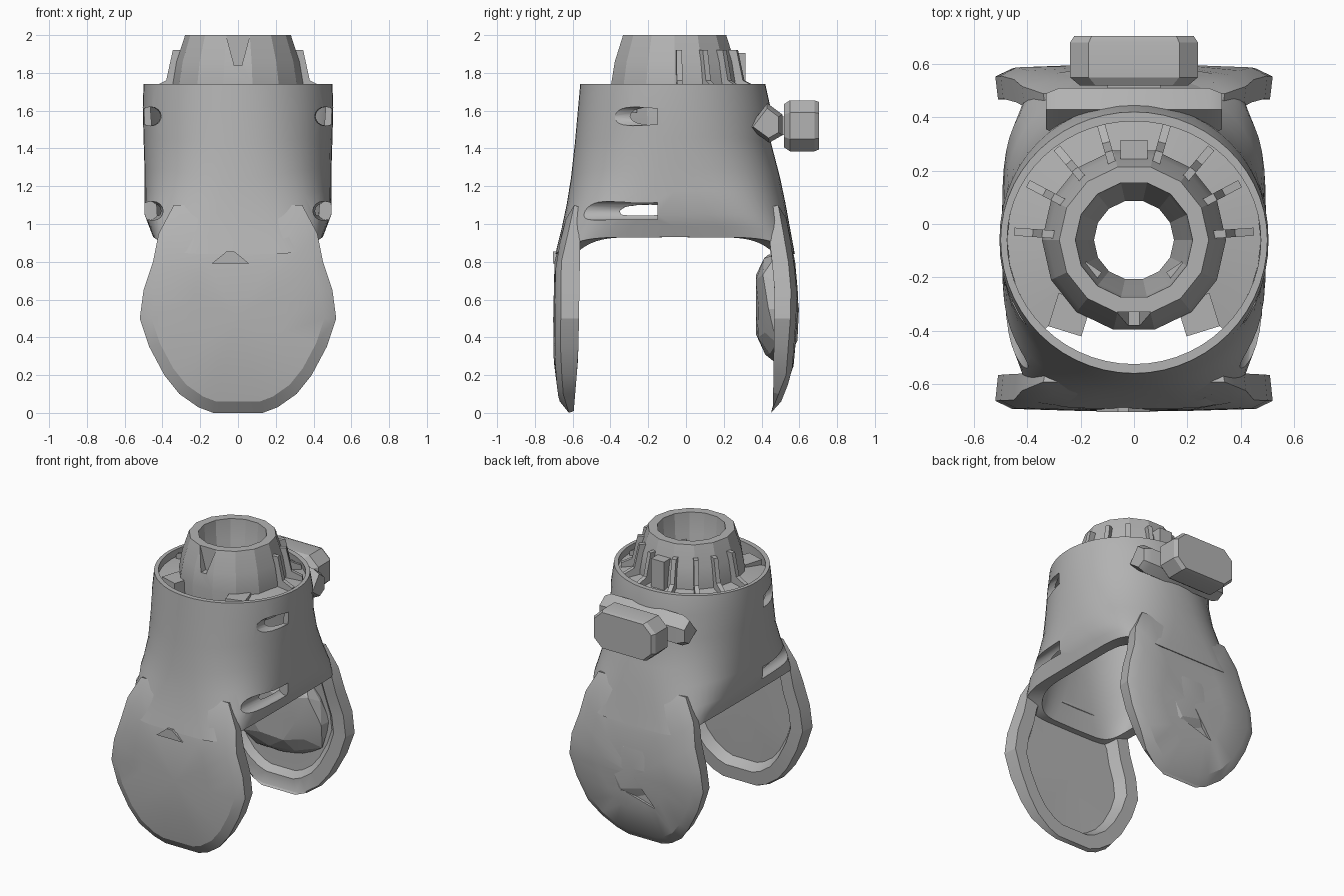
import bpy, bmesh, math, random
from mathutils import Vector

random.seed(4)
cube = bpy.data.objects.get("Cube")
if cube:
    bpy.data.objects.remove(cube, do_unlink=True)

grey = bpy.data.materials.new("plain grey")
grey.use_nodes = True
grey.diffuse_color = (0.45, 0.45, 0.45, 1)
grey.node_tree.nodes["Principled BSDF"].inputs["Base Color"].default_value = (0.45, 0.45, 0.45, 1)

TOP = 1.74
CY = -0.06
# Outer depth and width of the sleeve and lugs by height
FRONT = [(0, -.66), (.1, -.69), (.3, -.705), (.8, -.70), (.85, -.69), (1.05, -.64), (1.3, -.60), (TOP, -.56)]
BACK = [(0, .49), (.2, .57), (.6, .60), (.82, .58), (1.2, .51), (1.43, .45), (1.63, .45), (TOP, .42)]
WIDTH = [(.8, .43), (.92, .445), (1.05, .495), (1.3, .495), (1.6, .505), (TOP, .50)]
LUG = [(0, .13), (.03, .21), (.1, .31), (.2, .39), (.35, .47), (.5, .52), (.65, .50), (.8, .45), (.95, .42), (1.1, .34)]
# Inner faces of the lugs by height
FRONT_IN = [(0, -.595), (.3, -.57), (.9, -.56)]
BACK_IN = [(0, .46), (.7, .47), (.9, .44)]


def at(table, z):
    """Linear lookup in a table of (height, value)."""
    for (z0, v0), (z1, v1) in zip(table, table[1:]):
        if z <= z1:
            return v0 + (v1 - v0) * max(0, z - z0) / (z1 - z0)
    return table[-1][1]


def smooth(ob, angle=30):
    bpy.ops.object.select_all(action='DESELECT')
    ob.select_set(True)
    bpy.context.view_layer.objects.active = ob
    bpy.ops.object.shade_smooth_by_angle(angle=math.radians(angle))


def finish(name, bm, angle=30):
    bmesh.ops.remove_doubles(bm, verts=bm.verts, dist=0.0005)
    bmesh.ops.recalc_face_normals(bm, faces=bm.faces)
    mesh = bpy.data.meshes.new(name)
    bm.to_mesh(mesh)
    bm.free()
    mesh.materials.append(grey)
    ob = bpy.data.objects.new(name, mesh)
    bpy.context.collection.objects.link(ob)
    smooth(ob, angle)
    return ob


def loft(name, rings, wrap=False, caps=False, angle=30):
    bm = bmesh.new()
    rows = [[bm.verts.new(p) for p in ring] for ring in rings]
    pairs = list(zip(rows, rows[1:]))
    if wrap:
        pairs.append((rows[-1], rows[0]))
    n = len(rows[0])
    for a, b in pairs:
        for i in range(n):
            j = (i + 1) % n
            bm.faces.new((a[i], a[j], b[j], b[i]))
    if caps:
        bm.faces.new(rows[0])
        bm.faces.new(rows[-1])
    return finish(name, bm, angle)


def circle(r, z, n):
    return [(r * math.cos(math.tau * i / n), CY + r * math.sin(math.tau * i / n), z) for i in range(n)]


def box(name, size, place, turn=0):
    bm = bmesh.new()
    bmesh.ops.create_cube(bm, size=1)
    for v in bm.verts:
        v.co = Vector([c * s for c, s in zip(v.co, size)])
    ob = finish(name, bm)
    ob.location = place
    ob.rotation_euler.z = turn


def cut(target, cutter):
    cutter.hide_render = True
    mod = target.modifiers.new("cut", 'BOOLEAN')
    mod.operation, mod.solver, mod.object = 'DIFFERENCE', 'EXACT', cutter
    bpy.context.view_layer.objects.active = target
    bpy.ops.object.modifier_apply(modifier=mod.name)
    bpy.data.objects.remove(cutter, do_unlink=True)


# Sleeve: round at the top, squarer and deeper towards an arched lower edge
def sleeve_ring(s, inner):
    ring = []
    power = 2 / (2 + .5 * s + 3.5 * s ** 6)
    for i in range(56):
        a = math.tau * i / 56
        c, sn = math.cos(a), math.sin(a)
        y_unit = math.copysign(abs(sn) ** power, sn)
        z = TOP - s * (TOP - .93 + .09 * abs(y_unit) ** 7)
        wall = (.035 + .07 * s) if inner else 0
        x = (at(WIDTH, z) - wall * .7) * math.copysign(abs(c) ** power, c)
        depth = abs((at(BACK, z) if sn > 0 else at(FRONT, z)) - CY)
        ring.append((x, CY + (depth - wall) * y_unit, z))
    return ring


steps = [0, .15, .35, .55, .7, .85, .93, 1]
sleeve = loft("sleeve", [sleeve_ring(s, False) for s in steps]
              + [sleeve_ring(s, True) for s in reversed(steps)], wrap=True)

# Screw channels running front to back through the sleeve flanks
for side in (-1, 1):
    for z in (1.57, 1.07):
        rings = [[(side * (x + .05 * math.cos(math.tau * i / 16)), y, z + .05 * math.sin(math.tau * i / 16))
                  for i in range(16)] for x, y in ((.43, -.8), (.47, -.15))]
        cut(sleeve, loft("channel_cutter", rings, caps=True))
smooth(sleeve)


# Lugs: rounded plates with a domed outside and a dished inside
def lug(name, outer, inner, dish):
    inward = 1 if outer is FRONT else -1
    outline = [(w, z) for z, w in LUG] + [(-w, z) for z, w in reversed(LUG)]

    def ring(scale, table, offset):
        pts = []
        for x, z in outline:
            zz = .5 + (z - .5) * scale
            pts.append((x * scale, at(table, zz) + inward * offset, zz))
        return pts
    return loft(name, [ring(0, outer, 0), ring(.5, outer, .004), ring(.88, outer, .01), ring(1, outer, .04),
                       ring(.98, inner, 0), ring(.8, inner, 0), ring(.72, inner, -dish), ring(0, inner, -dish)],
                angle=25)


lug("front_lug", FRONT, FRONT_IN, .07)
back_lug = lug("back_lug", BACK, BACK_IN, .04)

# Three-cornered pocket in the outside of the back lug
cut(back_lug, loft("pocket_cutter", [[(-.16, y, .3), (.12, y, .38), (.02, y, .52)] for y in (.56, .7)], caps=True))
smooth(back_lug, 25)

# Rough boss on the inside of the back lug
bm = bmesh.new()
bmesh.ops.create_icosphere(bm, subdivisions=2, radius=1)
for v in bm.verts:
    k = random.uniform(.82, 1.06)
    v.co = Vector((v.co.x * .36 * k, .48 + max(-.11, v.co.y * .14 * k), .55 + v.co.z * .33 * k))
finish("back_lug_boss", bm, 10)

# Small wedge tab on the front crease
loft("front_tab", [[(-.14, y, .79), (.06, y, .79), (-.02, y, .855), (-.06, y, .855)] for y in (-.67, -.705)], caps=True)

# Collar tube with a funnel bore
collar = loft("collar", [circle(.15, 1.5, 14), circle(.33, 1.5, 14), circle(.345, 1.74, 14), circle(.325, 1.86, 14),
                         circle(.28, 2.0, 14), circle(.22, 2.0, 14), circle(.21, 1.85, 14), circle(.15, 1.65, 14)],
              wrap=True, angle=20)

# Notch in the front of the collar lip
cut(collar, loft("lip_cutter", [[(-.09, y, 2.1), (.09, y, 2.1), (.02, y, 1.84), (-.02, y, 1.84)]
                                for y in (-.45, -.33)], caps=True))
smooth(collar, 20)

# Shelf joining collar to sleeve, open towards the front
bm = bmesh.new()
rows = []
for i in range(25):
    a = math.radians(-45 + 270 * i / 24)
    rows.append([bm.verts.new((r * math.cos(a), CY + r * math.sin(a), z))
                 for r, z in ((.3, 1.72), (.475, 1.69), (.475, 1.63), (.3, 1.63))])
for a, b in zip(rows, rows[1:]):
    for k in range(4):
        m = (k + 1) % 4
        bm.faces.new((a[k], a[m], b[m], b[k]))
bm.faces.new(rows[0])
bm.faces.new(rows[-1])
finish("shelf", bm)

# Radial fins around the back of the collar, stepped to hug its taper
fin_profile = [(.27, 1.65), (.45, 1.65), (.45, 1.725), (.38, 1.76), (.345, 1.92), (.27, 1.92)]
for deg in (4, 28, 50, 74, 106, 130, 152, 176):
    a = math.radians(deg)
    fin = loft("fin", [[(r, t, z) for r, z in fin_profile] for t in (-.015, .015)], caps=True)
    fin.location.y = CY
    fin.rotation_euler.z = a
box("back_post", (.1, .09, .25), (0, .27, 1.78))
for side in (-1, 1):
    box("front_foot", (.13, .13, .14), (side * .24, -.34, 1.66), side * .3)
    box("bore_rib", (.07, .07, .2), (side * .17, -.19, 1.72), side * .6)

# Bracket on the back of the sleeve
side_profile = [(.33, 1.51), (.43, 1.64), (.51, 1.58), (.51, 1.47), (.44, 1.43)]
loft("bracket", [[(x, .43 + (y - .43) * s, 1.53 + (z - 1.53) * s) for y, z in side_profile]
                 for x, s in ((-.33, .75), (-.28, 1), (.28, 1), (.33, .75))], caps=True)
box("knob_stem", (.2, .1, .1), (0, .53, 1.52))


# Knob: wide block with chamfered corners
def knob_ring(y, s):
    corners = [(.17, .135), (.24, .07), (.24, -.07), (.17, -.135)]
    pts = corners + [(-x, z) for x, z in reversed(corners)]
    return [(x * s, y, 1.52 + z * s) for x, z in pts]


loft("knob", [knob_ring(.52, .85), knob_ring(.55, 1), knob_ring(.68, 1), knob_ring(.705, .93)], caps=True)
